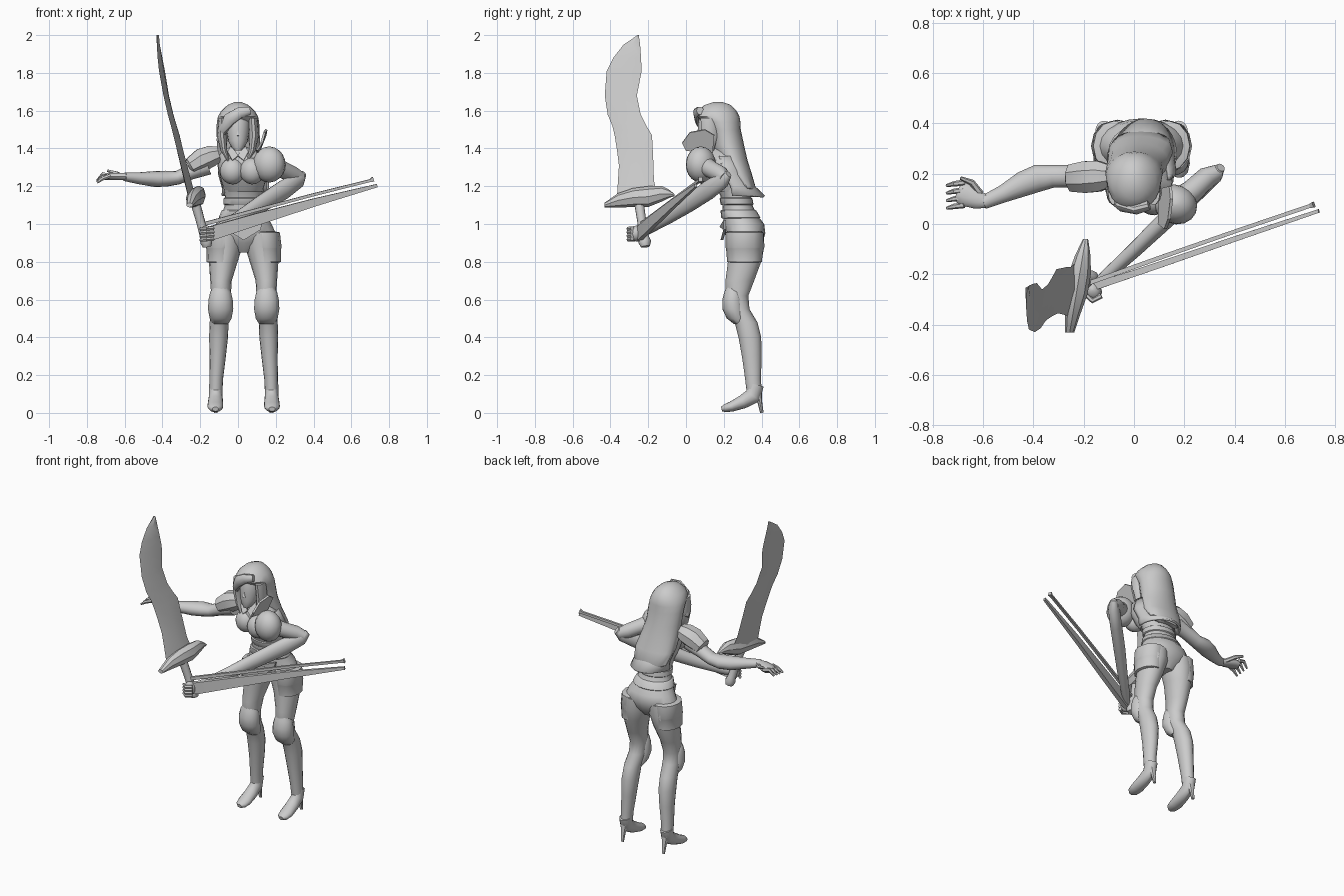
import bpy, bmesh, math
from mathutils import Vector as V

mat = bpy.data.materials.new("plain grey")
mat.diffuse_color = (0.6, 0.6, 0.6, 1)
MID = 0.03  # centre line of the hips and legs


def loft(name, rings, n=16, phase=0.0, arc=2 * math.pi, caps=True, angle=40):
    """Skin a list of (centre, u, v) ellipses; a partial arc gives an open sheet."""
    bm, closed = bmesh.new(), arc > 6.2
    m = n if closed else n + 1
    rows = [[bm.verts.new(c + u * math.cos(phase + arc * i / n) + v * math.sin(phase + arc * i / n))
             for i in range(m)] for c, u, v in rings]
    for a, b in zip(rows, rows[1:]):
        for i in range(n):
            j = (i + 1) % m
            bm.faces.new((a[i], a[j], b[j], b[i]))
    if caps and closed:
        bm.faces.new(rows[0])
        bm.faces.new(rows[-1])
    bmesh.ops.recalc_face_normals(bm, faces=bm.faces)
    me = bpy.data.meshes.new(name)
    bm.to_mesh(me)
    bm.free()
    me.materials.append(mat)
    ob = bpy.data.objects.new(name, me)
    bpy.context.collection.objects.link(ob)
    bpy.ops.object.select_all(action='DESELECT')
    ob.select_set(True)
    bpy.context.view_layer.objects.active = ob
    bpy.ops.object.shade_smooth_by_angle(angle=math.radians(angle))
    return ob


def stack(name, rows, yaw=0, **kw):
    """Level rings: z, x, y, rx, ry."""
    c, s = math.cos(yaw), math.sin(yaw)
    return loft(name, [(V((x, y, z)), V((c, s, 0)) * rx, V((-s, c, 0)) * ry)
                       for z, x, y, rx, ry in rows], **kw)


def tube(name, pts, **kw):
    """Rings square to a path: x, y, z, sideways radius, upright radius."""
    ps, rings = [V(p[:3]) for p in pts], []
    for i, p in enumerate(pts):
        t = (ps[min(i + 1, len(ps) - 1)] - ps[max(i - 1, 0)]).normalized()
        u = t.cross(V((0, 0, 1))).normalized()
        rings.append((ps[i], u * p[3], u.cross(t) * p[4]))
    return loft(name, rings, **kw)


def ball(name, x, y, z, rx, ry, rz, yaw=0, n=16, k=10):
    rows = []
    for i in range(k + 1):
        a = math.pi * (0.02 + 0.96 * i / k)
        rows.append((z - rz * math.cos(a), x, y, rx * math.sin(a), ry * math.sin(a)))
    return stack(name, rows, yaw, n=n)


def slab(name, corners, thick):
    """Thin plate through four corners."""
    me = bpy.data.meshes.new(name)
    me.from_pydata(corners, [], [range(len(corners))])
    me.materials.append(mat)
    ob = bpy.data.objects.new(name, me)
    bpy.context.collection.objects.link(ob)
    mod = ob.modifiers.new("thickness", 'SOLIDIFY')
    mod.thickness, mod.offset = thick, 0


# legs, knee guards, boots and thigh pouches
for s, side in ((-1, "right"), (1, "left")):
    def X(off):
        return MID + s * off
    stack(side + "_leg", [(z, X(o), y, rx, ry) for z, o, y, rx, ry in (
        (.12, .147, .36, .035, .04), (.18, .145, .355, .036, .042), (.3, .137, .348, .043, .052),
        (.4, .133, .338, .05, .06), (.48, .13, .318, .05, .06), (.55, .122, .28, .052, .056),
        (.62, .12, .27, .052, .06), (.7, .12, .285, .057, .076), (.8, .108, .31, .076, .088),
        (.88, .095, .315, .088, .1), (.95, .088, .312, .09, .1))])
    stack(side + "_knee_guard", [(z, X(.122), y, rx, ry) for z, y, rx, ry in (
        (.47, .29, .04, .035), (.5, .268, .058, .052), (.55, .25, .067, .058),
        (.6, .248, .064, .056), (.64, .25, .055, .047), (.67, .245, .035, .03))])
    tube(side + "_boot_foot", [(X(.148), .37, .15, .036, .042), (X(.148), .355, .09, .036, .045),
                               (X(.149), .3, .058, .04, .036), (X(.15), .24, .033, .042, .027),
                               (X(.15), .205, .024, .034, .021), (X(.15), .188, .02, .016, .012)])
    tube(side + "_boot_heel", [(X(.148), .38, .11, .026, .022), (X(.148), .392, .05, .014, .012),
                               (X(.148), .402, 0, .01, .009)], n=8)
    stack(side + "_thigh_pouch", [(z, X(o), .31, rx, ry) for z, o, rx, ry in (
        (.795, .12, .065, .075), (.8, .122, .076, .092), (.87, .118, .08, .098),
        (.875, .118, .083, .1), (.955, .11, .082, .1), (.96, .1, .07, .09))], n=12)

# trunk
stack("hips", [(.85, MID, .315, .05, .05), (.9, MID, .315, .12, .09), (.95, MID, .312, .17, .108),
               (1.0, MID, .308, .148, .106), (1.05, MID, .285, .115, .09), (1.1, MID, .272, .1, .08),
               (1.15, MID, .262, .1, .08), (1.2, MID, .24, .108, .085)], n=20)
stack("belt", [(1.03, MID, .29, .128, .1), (1.035, MID, .29, .132, .104),
               (1.07, MID, .278, .117, .095), (1.075, MID, .276, .11, .088)], n=20)
stack("waist_band", [(1.1, MID, .27, .1, .082), (1.105, MID, .27, .107, .087),
                     (1.135, MID, .265, .107, .087), (1.14, MID, .265, .1, .08)], n=20)
slab("belt_flap", [(-.07, .205, 1.02), (.03, .185, .985), (.13, .205, 1.02), (.12, .205, .97),
                   (.03, .19, .915), (-.06, .205, .97)], .015)
stack("chest", [(1.17, MID, .245, .1, .085), (1.22, MID, .225, .117, .1), (1.28, MID, .205, .132, .11),
                (1.34, .02, .195, .135, .1), (1.38, .01, .19, .1, .075), (1.41, 0, .18, .05, .05)],
      yaw=-.3, n=20)
for x, y in ((-.03, .125), (.075, .095)):
    ball("breastplate_cup", x, y, 1.28, .066, .06, .07, -.3)
stack("jacket_back", [(1.15, .04, .27, .13, .15), (1.2, .04, .26, .125, .105),
                      (1.28, MID, .22, .138, .115), (1.36, .015, .2, .13, .1)],
      yaw=-.2, arc=math.pi, angle=60).modifiers.new("thickness", 'SOLIDIFY').thickness = .012
stack("neck", [(1.37, 0, .18, .045, .045), (1.41, 0, .165, .035, .037), (1.47, 0, .15, .036, .04)])

# head and hair
stack("head", [(1.39, 0, .09, .018, .018), (1.405, 0, .1, .034, .034), (1.44, 0, .118, .052, .056),
               (1.49, 0, .13, .061, .068), (1.54, 0, .135, .063, .07), (1.59, 0, .14, .05, .06)])
slab("nose", [(0, .063, 1.5), (.009, .064, 1.465), (0, .05, 1.468), (-.009, .064, 1.465)], .006)
stack("long_hair", [(1.165, .03, .34, .07, .025), (1.19, .03, .325, .115, .045), (1.26, .025, .285, .13, .065),
                    (1.34, .015, .245, .122, .08), (1.42, .003, .222, .114, .085),
                    (1.5, 0, .205, .114, .085), (1.54, 0, .188, .112, .1), (1.57, 0, .168, .106, .115),
                    (1.6, 0, .165, .088, .102), (1.63, 0, .168, .055, .07), (1.645, 0, .17, .02, .025)], n=20)
tube("hair_fringe", [(.06, .075, 1.6, .02, .022), (.01, .06, 1.59, .022, .03), (-.045, .07, 1.555, .022, .035),
                     (-.082, .1, 1.5, .022, .03), (-.095, .14, 1.44, .02, .02)], n=10)
for s in (-1, 1):
    stack("hair_side_lock", [(1.33, s * .05, .1, .006, .006), (1.39, s * .075, .12, .018, .03),
                             (1.47, s * .085, .125, .026, .045), (1.56, s * .078, .12, .025, .045)], n=10)
    slab("collar_flap", [(0, .1, 1.36), (s * .03, .09, 1.335), (s * .055, .11, 1.38), (s * .035, .14, 1.42)], .01)

# shoulder armour
ball("left_shoulder_guard", .165, .078, 1.315, .088, .078, .095, -.4)
slab("left_shoulder_flap", [(.1, .0, 1.39), (.105, .14, 1.37), (.145, .15, 1.47), (.15, .1, 1.5),
                            (.14, .02, 1.485), (.125, -.02, 1.43)], .012)
tube("right_shoulder_guard", [(-.1, .19, 1.37, .05, .045), (-.14, .19, 1.36, .066, .06),
                              (-.19, .187, 1.34, .068, .066), (-.25, .183, 1.305, .058, .05),
                              (-.26, .183, 1.3, .035, .035)], n=8, phase=.39, angle=30)

# outstretched right arm and open hand
tube("right_arm", [(-.16, .19, 1.31, .05, .05), (-.25, .19, 1.275, .045, .04), (-.32, .19, 1.245, .045, .036),
                   (-.38, .183, 1.24, .054, .042), (-.44, .16, 1.238, .05, .042),
                   (-.52, .12, 1.242, .035, .032), (-.6, .085, 1.25, .027, .023)])
tube("right_palm", [(-.58, .09, 1.25, .025, .02), (-.62, .095, 1.252, .036, .02),
                    (-.67, .118, 1.252, .048, .02), (-.7, .13, 1.247, .04, .016)], n=10)
for i in range(4):
    y = .165 - i * .03
    tube("right_finger", [(-.675, y, 1.255, .012, .012), (-.715, y - .005, 1.265 - i * .008, .011, .011),
                          (-.745, y - .012, 1.232 - i * .004, .006, .006)], n=6)
tube("right_thumb", [(-.61, .12, 1.25, .014, .014), (-.645, .165, 1.268, .013, .012),
                     (-.69, .183, 1.282, .007, .007)], n=6)

# left arm crossing the body
tube("left_upper_arm", [(.17, .09, 1.32, .05, .05), (.23, .13, 1.29, .046, .046),
                        (.29, .185, 1.262, .043, .043), (.335, .208, 1.24, .03, .035)])
tube("left_forearm", [(.345, .225, 1.265, .018, .02), (.32, .195, 1.235, .034, .044),
                      (.24, .12, 1.18, .036, .052), (.12, .01, 1.105, .035, .046),
                      (0, -.105, 1.03, .03, .036), (-.12, -.215, .965, .024, .027),
                      (-.15, -.245, .95, .02, .022)])
ball("left_hand", -.165, -.262, .95, .036, .045, .042, .5, 10, 6)
for i in range(4):
    z = .978 - i * .019
    tube("left_finger", [(-.13, -.285, z, .011, .011), (-.165, -.305, z - .003, .011, .011),
                         (-.198, -.275, z - .006, .01, .01)], n=6)

# split scabbard: broad lower slat and slim upper slat
tube("scabbard_lower_slat", [(-.19, -.258, .935, .014, .04), (-.13, -.24, .955, .02, .052),
                             (.1, -.163, 1.025, .018, .044), (.4, -.06, 1.113, .015, .03),
                             (.735, .052, 1.203, .01, .012)], n=4, phase=math.pi / 4, angle=25)
tube("scabbard_upper_slat", [(-.18, -.235, 1.0, .012, .014), (.1, -.135, 1.075, .012, .012),
                             (.4, -.03, 1.155, .011, .011), (.7, .072, 1.23, .011, .01),
                             (.715, .077, 1.236, .016, .018)], n=4, phase=math.pi / 4, angle=25)

# broad curved sword: diamond section between its two edges
blade = []
for z, y0, y1 in ((1.15, -.365, -.15), (1.23, -.36, -.17), (1.31, -.355, -.172), (1.39, -.365, -.176),
                  (1.47, -.378, -.18), (1.52, -.39, -.21), (1.58, -.415, -.24), (1.68, -.43, -.26),
                  (1.81, -.42, -.235), (1.88, -.385, -.238), (1.95, -.33, -.243), (2.0, -.256, -.25)):
    t = max(0, (z - 1.17) / .83)
    y, h = (y0 + y1) / 2, (y1 - y0) / 2
    blade.append((V((-.25 - .18 * t ** .85 + .17 * (y + .28), y, z)), V((.17 * h, h, 0)),
                  V((.02 - .013 * t, 0, 0))))
loft("sword_blade", blade, n=4, angle=30)
loft("sword_guard", [(V((-.225 + .17 * (y + .25), y, z)), V((hx, 0, 0)), V((0, 0, hz))) for y, z, hz, hx in (
    (-.432, 1.1, .012, .018), (-.36, 1.125, .038, .03), (-.28, 1.14, .05, .045), (-.2, 1.145, .055, .045),
    (-.13, 1.16, .042, .032), (-.09, 1.16, .022, .02), (-.06, 1.153, .005, .01))], n=8, angle=30)
tube("sword_handle", [(-.228, -.25, 1.12, .026, .026), (-.2, -.235, 1.02, .024, .024),
                      (-.175, -.222, .93, .026, .026), (-.168, -.218, .905, .035, .032),
                      (-.163, -.215, .88, .024, .024)], n=10)
